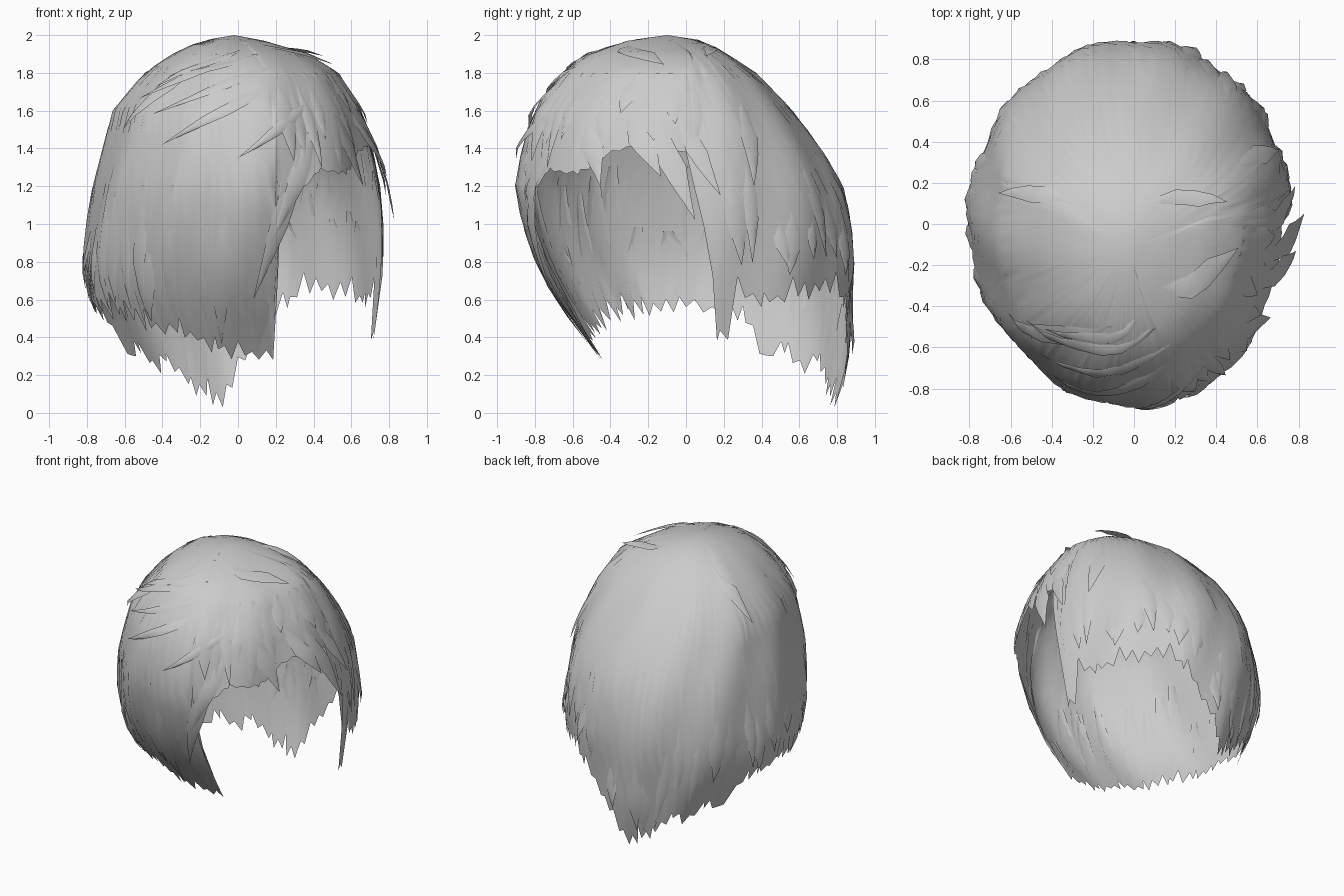
import bpy, bmesh, math, random
from mathutils import Vector

if "Cube" in bpy.data.objects:
    bpy.data.objects.remove(bpy.data.objects["Cube"])

random.seed(4)

# Head section at each height: z, front y, back y, left x, right x
LEVELS = [
    (2.00, -.10, -.10, -.02, -.02), (1.97, -.32, .10, -.20, .14),
    (1.90, -.53, .22, -.35, .37), (1.80, -.66, .37, -.50, .53),
    (1.60, -.82, .56, -.66, .65), (1.40, -.87, .71, -.71, .72),
    (1.20, -.90, .83, -.76, .76), (1.00, -.86, .88, -.79, .77),
    (.80, -.79, .90, -.81, .77), (.60, -.68, .88, -.79, .76),
    (.40, -.53, .87, -.70, .74), (.20, -.40, .84, -.60, .70), (0, -.3, .79, -.5, .6)]

# Hem height by angle (0 right, 90 back, 180 left, 270 front)
HEM = [(0, 1.38), (6, 1.0), (9, .68), (11, .38), (15, .42), (18, .62), (28, .58), (45, .62),
       (60, .66), (70, .58), (78, .45), (90, .22), (99, .03), (106, .08), (115, .12),
       (125, .28), (135, .2), (142, .35), (150, .27), (160, .5), (180, .56), (200, .52),
       (215, .52), (230, .45), (245, .42), (260, .34), (270, .31), (285, .28),
       (287, .98), (295, 1.15), (305, 1.28), (320, 1.26), (333, 1.38), (350, 1.43), (360, 1.38)]


def lerp_table(table, k):
    for a, b in zip(table, table[1:]):
        if a[0] <= k <= b[0]:
            return a[1] + (b[1] - a[1]) * (k - a[0]) / (b[0] - a[0])
    return table[-1][1]


def level_of(z):
    """Row parameter whose height is z."""
    return lerp_table([(-l[0], i) for i, l in enumerate(LEVELS)], -z)


def surface(deg, u, lift=0.0):
    """Point on the hair shell at an angle and row parameter."""
    u = max(0, min(u, len(LEVELS) - 1.001))
    i = int(u)
    f = u - i
    z, yf, yb, xl, xr = [a + (b - a) * f for a, b in zip(LEVELS[i], LEVELS[i + 1])]
    a = math.radians(deg)
    c, s = math.cos(a), math.sin(a)
    cx, cy = (-.02, -.1) if u < 1 else (-.02 * max(0, 2 - u), -.1 * max(0, 2 - u))
    x = cx + c * ((xr - cx) if c > 0 else (cx - xl))
    y = cy + s * ((yb - cy) if s > 0 else (cy - yf))
    ripple = 1 + .012 * math.sin(11 * a + u * .8) * min(1, u / 4) + lift
    return Vector((x * ripple, y * ripple, z + lift * .6 * max(0, 1 - u / 4)))


def finish(name, bm):
    mesh = bpy.data.meshes.new(name)
    bm.to_mesh(mesh)
    bm.free()
    ob = bpy.data.objects.new(name, mesh)
    bpy.context.collection.objects.link(ob)
    for p in mesh.polygons:
        p.use_smooth = True
    return ob


# Main hair shell with a ragged hem
angles = sorted({i * 3 for i in range(120)} | {h[0] % 360 for h in HEM} | {286})
ROWS = 14
bm = bmesh.new()
apex = bm.verts.new(surface(0, 0))
grid = []
for n, deg in enumerate(angles):
    tooth = (0, .07, -.03, .10)[n % 4] * random.uniform(.3, 1.2)
    if deg > 286 or deg < 8:
        tooth *= .25
    end = level_of(max(0, min(1.5, lerp_table(HEM, deg) + tooth)))
    grid.append([bm.verts.new(surface(deg, end * (r + 1) / ROWS)) for r in range(ROWS)])
for a, b in zip(grid, grid[1:] + grid[:1]):
    bm.faces.new((apex, a[0], b[0]))
    for r in range(ROWS - 1):
        bm.faces.new((a[r], a[r + 1], b[r + 1], b[r]))
finish("hair_shell", bm)


def lock(bm, d0, z0, d1, z1, width, lift, steps=5):
    """Tapered strand lying on the shell, its tip raised by lift."""
    u0, u1 = level_of(z0), level_of(z1)
    rows = []
    for i in range(steps + 1):
        t = i / steps
        deg, u = d0 + (d1 - d0) * t, u0 + (u1 - u0) * t
        w = width * (.35 + 1.3 * t if t < .5 else 2 * (1 - t)) / 2
        h = -.012 + (lift + .012) * t
        if i == steps:
            rows.append([bm.verts.new(surface(deg, u, h))])
        else:
            rows.append([bm.verts.new(surface(deg + k * w, u, h + (.012 if k == 0 else 0)))
                         for k in (-1, 0, 1)])
    for a, b in zip(rows, rows[1:]):
        for k in (0, 1):
            if len(b) == 1:
                bm.faces.new((a[k], b[0], a[k + 1]))
            else:
                bm.faces.new((a[k], b[k], b[k + 1], a[k + 1]))


# Layered locks all around, following the hem
bm = bmesh.new()
for n in range(46):
    deg = n * 360 / 46 + random.uniform(-3, 3)
    sweep = random.uniform(-4, 4)
    low = lerp_table(HEM, (deg + sweep) % 360)
    if 284 < deg or deg < 12:
        low = max(low, 1.2)
    top = min(1.8, low + random.uniform(.4, .8))
    lock(bm, deg, top, deg + sweep, low + random.uniform(0, .2), random.uniform(6, 11),
         random.uniform(.0, .025))
finish("layered_locks", bm)

# Fringe strands swept from the parting toward the left
bm = bmesh.new()
for d0, z0, d1, z1, w, lift in [
        (300, 1.85, 228, 1.58, 14, .03), (292, 1.78, 236, 1.42, 12, .03),
        (285, 1.9, 215, 1.66, 16, .05), (272, 1.92, 222, 1.72, 14, .04),
        (250, 1.9, 210, 1.5, 14, .03), (312, 1.7, 270, 1.35, 10, .03),
        (308, 1.6, 283, .9, 9, .02), (300, 1.5, 276, .6, 9, .02)]:
    lock(bm, d0, z0, d1, z1, w, lift, 7)
finish("fringe_locks", bm)

# Loose flicks on the right side and crown
bm = bmesh.new()
for d0, z0, d1, z1, w, lift in [
        (-12, 1.6, 3, 1.02, 9, .08), (-3, 1.62, 12, 1.15, 9, .04),
        (-22, 1.6, -8, 1.25, 10, .06), (-40, 1.6, -30, 1.2, 9, .02),
        (60, 1.95, 20, 1.86, 28, .12), (-50, 1.95, -10, 1.83, 24, .07),
        (150, 1.9, 165, 1.6, 14, .04), (35, 1.7, 25, 1.2, 9, .03)]:
    lock(bm, d0, z0, d1, z1, w, lift, 6)
finish("loose_flicks", bm)
